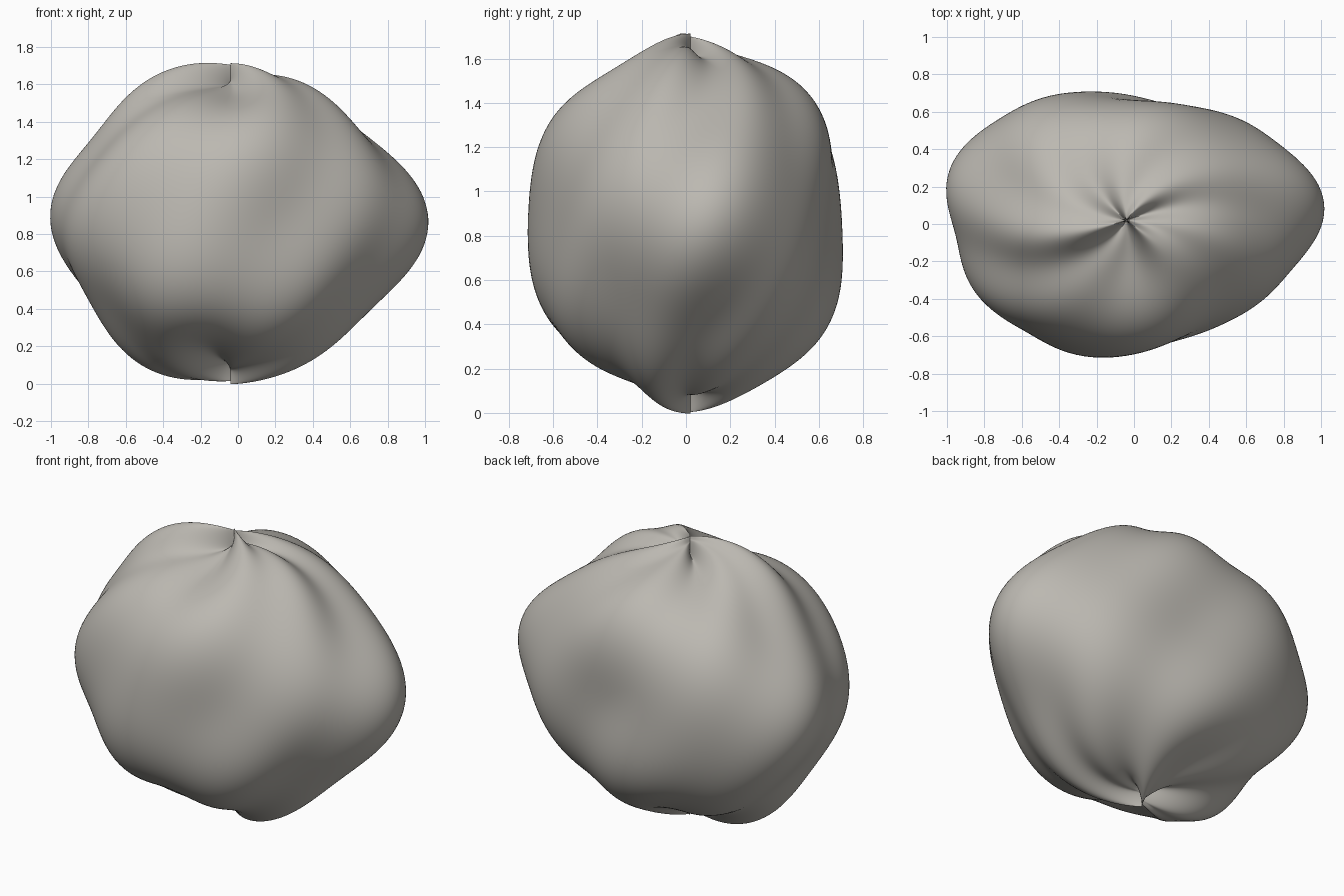
import bpy
import bmesh
from math import sin, cos, pi, radians
from mathutils import Vector

# Remove the default object
default_cube = bpy.data.objects.get("Cube")
if default_cube:
    bpy.data.objects.remove(default_cube, do_unlink=True)

CENTRE = Vector((-.04, .02, .855))
RADII = Vector((.955, .717, .796))


def swell(longitude, latitude):
    """Radius factor: three lobes around the sides, crossed by finer waves."""
    lobes = .06 * cos(3 * (longitude - radians(13))) * cos(2 * latitude)
    waves = .04 * cos(2 * longitude) * cos(5 * (latitude - radians(2)))
    ripples = .018 * cos(7 * (longitude - radians(314)) - 4 * latitude)
    return 1 + lobes + waves + ripples


def surface_point(longitude, latitude):
    direction = Vector((cos(latitude) * cos(longitude),
                        cos(latitude) * sin(longitude),
                        sin(latitude)))
    return CENTRE + direction * RADII * swell(longitude, latitude)


def make_material(name, colour):
    material = bpy.data.materials.new(name)
    material.use_nodes = True
    material.diffuse_color = colour
    material.node_tree.nodes["Principled BSDF"].inputs["Base Color"].default_value = colour
    return material


# Boulder: a flat grid wrapped around a lumpy ellipsoid, creased at both tips
bm = bmesh.new()
bmesh.ops.create_grid(bm, x_segments=160, y_segments=96, size=1)
seam = []
for vert in bm.verts:
    across, up = vert.co.x, vert.co.y
    vert.co = surface_point(across * pi, up * pi / 2)
    if abs(across) > .999 and abs(up) < .999:
        seam.append(vert)

# Join the two edges of the wrapped grid
bmesh.ops.remove_doubles(bm, verts=seam, dist=.0001)
for face in bm.faces:
    face.smooth = True

mesh = bpy.data.meshes.new("boulder")
bm.to_mesh(mesh)
bm.free()
mesh.materials.append(make_material("warm grey stone", (.5, .48, .44, 1)))
boulder = bpy.data.objects.new("boulder", mesh)
bpy.context.collection.objects.link(boulder)
